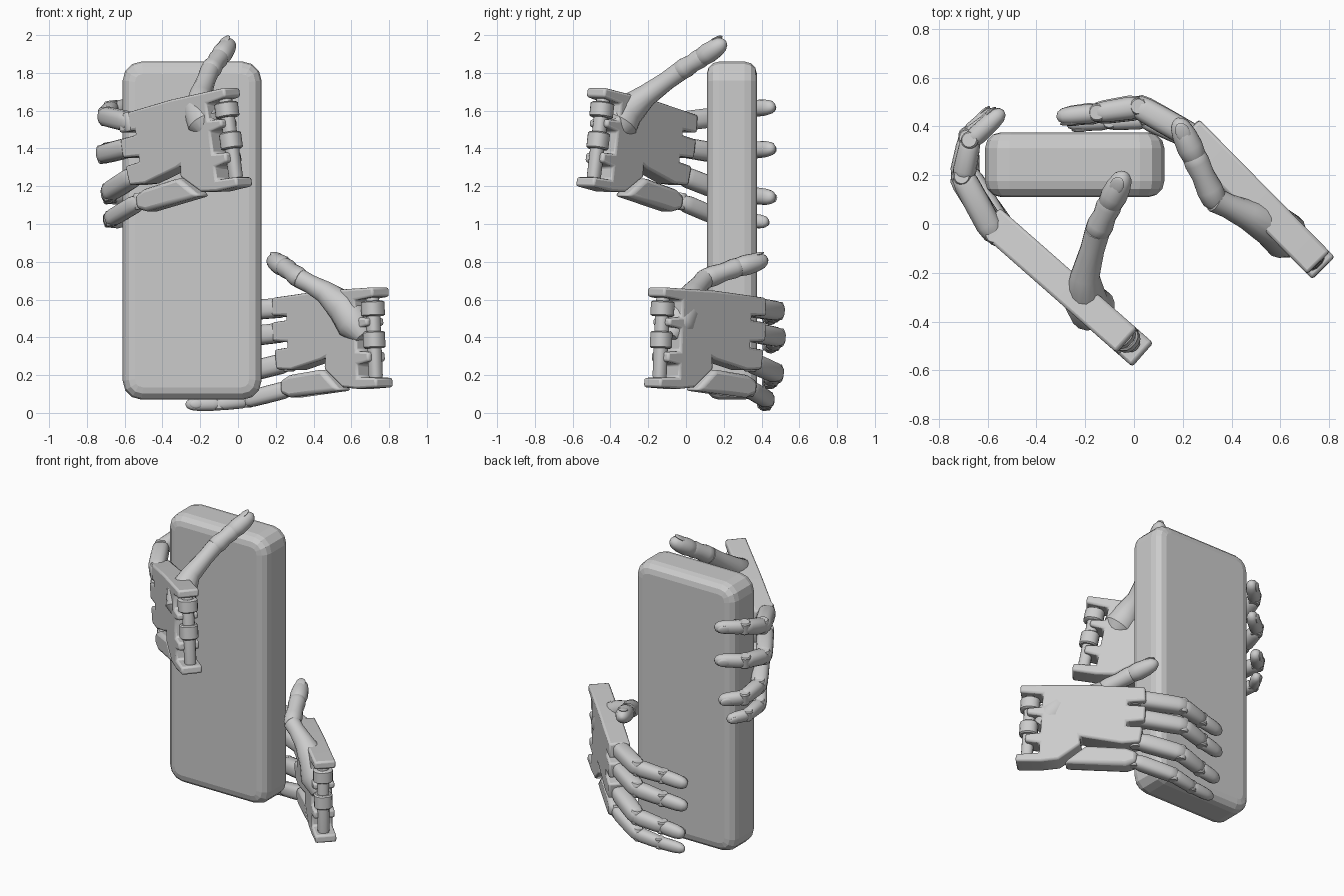
import bpy, bmesh, math
from mathutils import Vector, Matrix

if "Cube" in bpy.data.objects:
    bpy.data.objects.remove(bpy.data.objects["Cube"])

UP = Vector((0, 0, 1))


def make_object(name, bm, smooth=True, bevel=0.0, segments=2):
    bmesh.ops.recalc_face_normals(bm, faces=bm.faces)
    mesh = bpy.data.meshes.new(name)
    bm.to_mesh(mesh)
    bm.free()
    ob = bpy.data.objects.new(name, mesh)
    bpy.context.collection.objects.link(ob)
    if bevel:
        mod = ob.modifiers.new("bevel", "BEVEL")
        mod.width, mod.segments = bevel, segments
        mod.limit_method, mod.angle_limit = "ANGLE", math.radians(40)
    if smooth:
        bpy.context.view_layer.objects.active = ob
        ob.select_set(True)
        bpy.ops.object.shade_smooth_by_angle(angle=math.radians(35))
        ob.select_set(False)
    return ob


def tube(name, pts, radii, side, flat=1.0, power=2.0, n=16):
    """Loft of superellipse rings along a path, width kept along side."""
    bm = bmesh.new()
    rings = []
    for i, p in enumerate(pts):
        d = (pts[min(i + 1, len(pts) - 1)] - pts[max(i - 1, 0)]).normalized()
        a = (side - d * side.dot(d)).normalized()
        b = d.cross(a)
        ring = []
        for k in range(n):
            t = math.tau * (k + 0.5) / n
            c, s = math.cos(t), math.sin(t)
            x = math.copysign(abs(c) ** (2 / power), c)
            y = math.copysign(abs(s) ** (2 / power), s)
            ring.append(bm.verts.new(p + radii[i] * (a * x + b * y * flat)))
        rings.append(ring)
    for r0, r1 in zip(rings, rings[1:]):
        for k in range(n):
            bm.faces.new((r0[k], r0[(k + 1) % n], r1[(k + 1) % n], r1[k]))
    bm.faces.new(rings[0])
    bm.faces.new(rings[-1])
    return make_object(name, bm)


def bone(name, a, b, stations, side, flat=1.0, power=2.0):
    return tube(name, [a.lerp(b, t) for t, r in stations], [r for t, r in stations],
                side, flat, power)


def plate(name, frame, profile, w0, w1, bevel):
    """Extruded outline in the (u, v) plane of a hand frame."""
    bm = bmesh.new()
    lo = [bm.verts.new(frame @ Vector((u, v, w0))) for u, v in profile]
    hi = [bm.verts.new(frame @ Vector((u, v, w1))) for u, v in profile]
    bm.faces.new(lo)
    bm.faces.new(hi)
    n = len(lo)
    for i in range(n):
        j = (i + 1) % n
        bm.faces.new((lo[i], lo[j], hi[j], hi[i]))
    return make_object(name, bm, True, bevel)


def ellipsoid(name, centre, x, y, z, size):
    bm = bmesh.new()
    m = Matrix((x * size[0], y * size[1], z * size[2])).transposed().to_4x4()
    m.translation = centre
    bmesh.ops.create_uvsphere(bm, u_segments=14, v_segments=8, radius=1, matrix=m)
    return make_object(name, bm)


# Rounded slab held between the hands
bm = bmesh.new()
bmesh.ops.create_cube(bm, size=1, matrix=Matrix.Translation((-0.243, 0.243, 0.965))
                      @ Matrix.Diagonal((0.735, 0.265, 1.79, 1)))
corners = [e for e in bm.edges if abs(e.verts[0].co.y - e.verts[1].co.y) > 0.1]
bmesh.ops.bevel(bm, geom=corners, offset=0.1, segments=3, profile=0.5, affect="EDGES")
rim = [e for e in bm.edges if abs(e.verts[0].co.y - e.verts[1].co.y) < 0.01]
bmesh.ops.bevel(bm, geom=rim, offset=0.065, segments=3, profile=0.5, affect="EDGES")
make_object("slab", bm, smooth=False)

# Palm outline: wrist forks at low u, four finger tongues at high u
PALM = [(-0.09, 0.27), (0.3, 0.275), (0.67, 0.26), (0.68, 0.165), (0.57, 0.16), (0.57, 0.135),
        (0.68, 0.13), (0.68, 0.03), (0.57, 0.02), (0.57, -0.01), (0.67, -0.015), (0.66, -0.12),
        (0.55, -0.13), (0.32, -0.09), (0.29, -0.08), (0.30, -0.14), (0.17, -0.245),
        (0.06, -0.26), (-0.09, -0.26), (-0.09, -0.21), (0.05, -0.2), (0.05, -0.13),
        (-0.04, -0.12), (-0.04, -0.07), (0.05, -0.06), (0.05, 0.06), (-0.04, 0.07),
        (-0.04, 0.11), (0.05, 0.12), (0.05, 0.21), (-0.09, 0.22)]
LITTLE = [(0.20, -0.26), (0.33, -0.14), (0.58, -0.155), (0.645, -0.18), (0.645, -0.25),
          (0.58, -0.275)]
FINGERS = ["index", "middle", "ring", "little"]


def build_hand(label, origin, u, back, joints, thumb):
    u = Vector(u).normalized()
    back = Vector(back)
    back = (back - u * back.dot(u)).normalized()
    v = u.cross(back).normalized()
    if v.z < 0:
        v = -v
    frame = Matrix((u, v, back)).transposed().to_4x4()
    frame.translation = Vector(origin)

    # Palm plates and wrist joint
    plate(label + "_palm", frame, PALM, -0.06, 0.07, 0.018)
    plate(label + "_little_palm", frame, LITTLE, -0.055, 0.06, 0.022)
    for part, u0, r, v0, v1 in (("pin", -0.03, 0.036, -0.23, 0.23),
                                ("upper_sleeve", -0.03, 0.06, 0.12, 0.2),
                                ("lower_sleeve", -0.03, 0.056, -0.05, 0.04)):
        a, b = frame @ Vector((u0, v0, 0)), frame @ Vector((u0, v1, 0))
        bone(f"{label}_wrist_{part}", a, b,
             ((0, r * 0.85), (0.08, r), (0.92, r), (1, r * 0.85)), u, 1.0, 2.4)

    # Fingers: three bones, hinges and a nail
    for finger, pts in zip(FINGERS, joints):
        p = [Vector(q) for q in pts]
        name = f"{label}_{finger}"
        s = 0.86 if finger == "little" else 1.0
        r = 0.053 * s
        bone(name + "_proximal", p[0], p[1],
             ((-0.06, r * 0.5), (0.02, r * 0.82), (0.2, r), (0.6, r), (0.9, r * 0.97),
              (1.03, r * 0.85), (1.1, r * 0.5)), v, 1.0, 2.7)
        r *= 0.94
        bone(name + "_middle", p[1], p[2],
             ((-0.12, r * 0.5), (0, r * 0.85), (0.2, r), (0.8, r * 0.92), (1, r * 0.82),
              (1.12, r * 0.5)), v, 0.95, 2.4)
        r *= 0.9
        bone(name + "_distal", p[2], p[3],
             ((-0.1, r * 0.5), (0, r * 0.85), (0.2, r), (0.65, r * 0.95), (0.88, r * 0.8),
              (1, r * 0.5), (1.04, r * 0.15)), v, 0.9, 2.2)
        for i, h in ((0, 0.05), (1, 0.047), (2, 0.041)):
            bone(f"{name}_hinge_{i + 1}", p[i] - v * h * s, p[i] + v * h * s,
                 ((0, 0.03 * s), (0.1, 0.036 * s), (0.9, 0.036 * s), (1, 0.03 * s)), u)
        d = (p[3] - p[2]).normalized()
        out = d.cross(v).normalized()
        if out.dot((p[2] - p[1]).normalized() - d) < 0:
            out = -out
        side = d.cross(out)
        ellipsoid(name + "_nail", p[2].lerp(p[3], 0.72) + out * 0.031 * s,
                  d, side, out, (0.042 * s, 0.028 * s, 0.01))

    # Thumb: swollen base, two bones and a nail
    t = [Vector(q) for q in thumb]
    heel = [t[0] + (t[0] - t[1]) * 0.8] + t[:3] + [t[2].lerp(t[3], 0.6), t[3],
                                                  t[3] + (t[3] - t[2]) * 0.15]
    tube(label + "_thumb_base", heel, [0.05, 0.098, 0.09, 0.06, 0.05, 0.052, 0.025], back)
    bone(label + "_thumb_proximal", t[3], t[4],
         ((-0.2, 0.03), (0, 0.052), (0.25, 0.055), (0.6, 0.048), (0.9, 0.053), (1.1, 0.048),
          (1.2, 0.03)), v)
    bone(label + "_thumb_distal", t[4], t[5],
         ((-0.15, 0.03), (0, 0.049), (0.3, 0.055), (0.65, 0.05), (0.9, 0.04), (1.02, 0.025),
          (1.08, 0.008)), v)
    d = (t[5] - t[4]).normalized()
    out = (v - d * v.dot(d)).normalized()
    ellipsoid(label + "_thumb_nail", t[4].lerp(t[5], 0.75) + out * 0.04,
              d, d.cross(out), out, (0.045, 0.03, 0.009))


# Upper hand on the left edge
build_hand("upper_hand", (-0.06, -0.445, 1.44), (-0.75, 0.66, -0.18), (-0.66, -0.75, 0), [
    [(-0.57, -0.05, 1.54), (-0.70, 0.19, 1.57), (-0.67, 0.34, 1.61), (-0.54, 0.46, 1.62)],
    [(-0.56, -0.04, 1.41), (-0.71, 0.19, 1.37), (-0.68, 0.35, 1.39), (-0.54, 0.46, 1.40)],
    [(-0.54, -0.03, 1.26), (-0.68, 0.20, 1.17), (-0.68, 0.36, 1.15), (-0.57, 0.46, 1.14)],
    [(-0.52, -0.03, 1.12), (-0.67, 0.18, 1.03), (-0.68, 0.32, 1.02), (-0.61, 0.43, 1.01)]],
    [(-0.17, -0.35, 1.53), (-0.20, -0.31, 1.60), (-0.20, -0.21, 1.68),
     (-0.15, -0.03, 1.81), (-0.10, 0.08, 1.88), (-0.04, 0.20, 1.96)])

# Lower hand on the right edge
build_hand("lower_hand", (0.70, -0.11, 0.39), (-0.7, 0.71, -0.06), (0.71, 0.7, 0), [
    [(0.27, 0.34, 0.56), (0.02, 0.48, 0.54), (-0.15, 0.455, 0.52), (-0.31, 0.44, 0.50)],
    [(0.27, 0.34, 0.43), (0.02, 0.485, 0.40), (-0.15, 0.46, 0.37), (-0.31, 0.44, 0.35)],
    [(0.27, 0.34, 0.27), (0.03, 0.475, 0.21), (-0.14, 0.45, 0.18), (-0.29, 0.44, 0.16)],
    [(0.28, 0.33, 0.13), (0.05, 0.43, 0.07), (-0.10, 0.42, 0.05), (-0.27, 0.41, 0.045)]],
    [(0.62, -0.05, 0.47), (0.56, 0.0, 0.56), (0.46, 0.04, 0.64),
     (0.33, 0.10, 0.71), (0.25, 0.27, 0.77), (0.18, 0.42, 0.81)])
